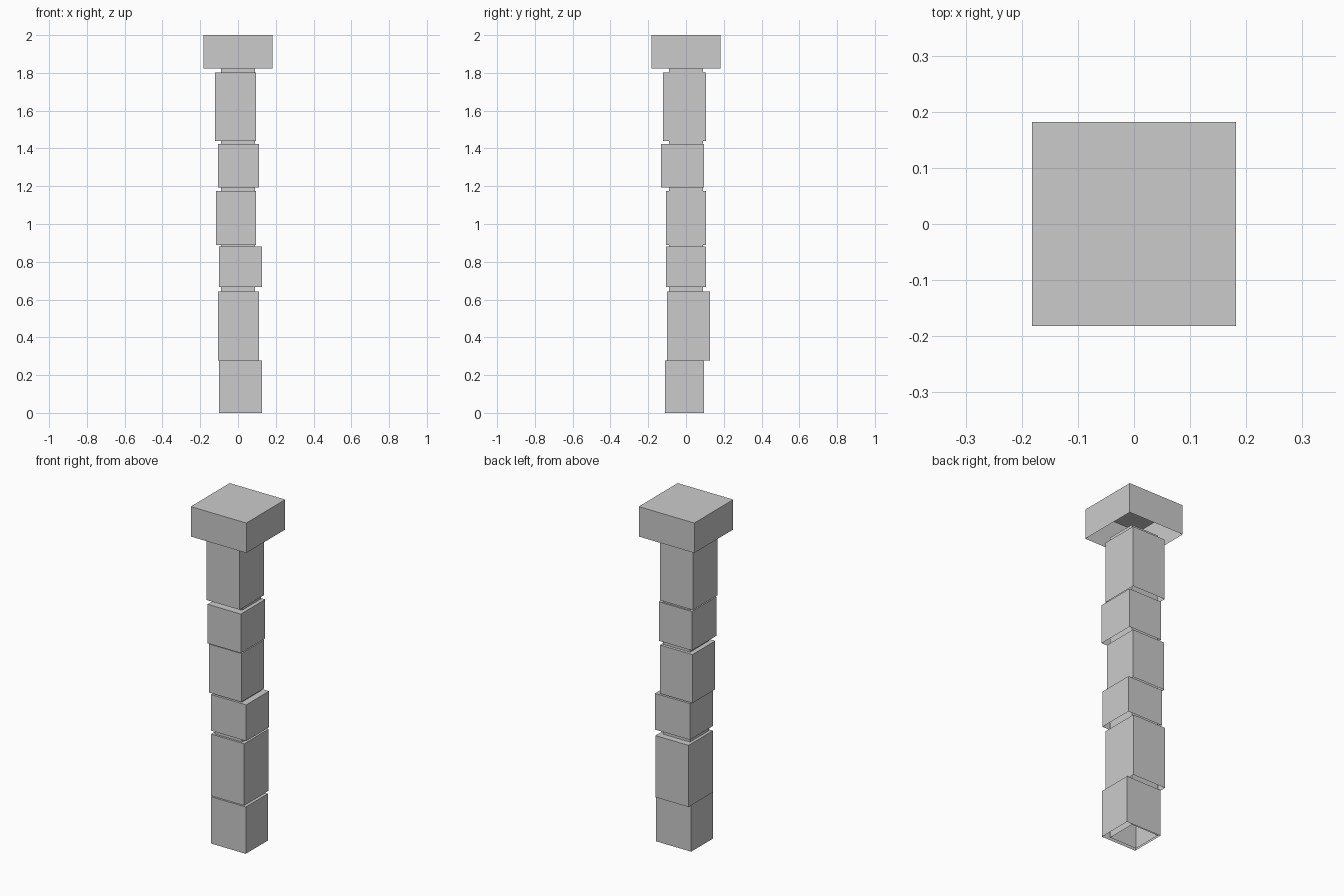
import bpy, bmesh

if "Cube" in bpy.data.objects:
    bpy.data.objects.remove(bpy.data.objects["Cube"])


def shell(name, x0, x1, y0, y1, z0, z1, open_top=False):
    """Thin box that is open underneath (and optionally on top)."""
    bm = bmesh.new()
    bmesh.ops.create_cube(bm, size=1)
    for v in bm.verts:
        v.co.x = x1 if v.co.x > 0 else x0
        v.co.y = y1 if v.co.y > 0 else y0
        v.co.z = z1 if v.co.z > 0 else z0
    bm.normal_update()
    gone = [f for f in bm.faces
            if f.normal.z < -0.5 or (open_top and f.normal.z > 0.5)]
    bmesh.ops.delete(bm, geom=gone, context='FACES_ONLY')
    mesh = bpy.data.meshes.new(name)
    bm.to_mesh(mesh)
    bm.free()
    obj = bpy.data.objects.new(name, mesh)
    bpy.context.collection.objects.link(obj)
    return obj


# Stacked, slightly shifted stone blocks: x range, y range, z range
blocks = [
    (-0.101, 0.128, -0.110, 0.096, 0.000, 0.277),
    (-0.106, 0.111, -0.101, 0.128, 0.278, 0.643),
    (-0.101, 0.128, -0.106, 0.107, 0.666, 0.880),
    (-0.117, 0.096, -0.106, 0.107, 0.888, 1.175),
    (-0.106, 0.111, -0.132, 0.096, 1.192, 1.423),
    (-0.121, 0.096, -0.121, 0.107, 1.440, 1.802),
]
for i, b in enumerate(blocks, 1):
    shell(f"stone_block_{i}", *b)

# Slim inner shaft seen in the joints between blocks
shell("inner_shaft", -0.089, 0.089, -0.089, 0.089, 0.0, 1.823, open_top=True)

# Wide square capital
shell("capital", -0.182, 0.182, -0.182, 0.182, 1.823, 2.0)
